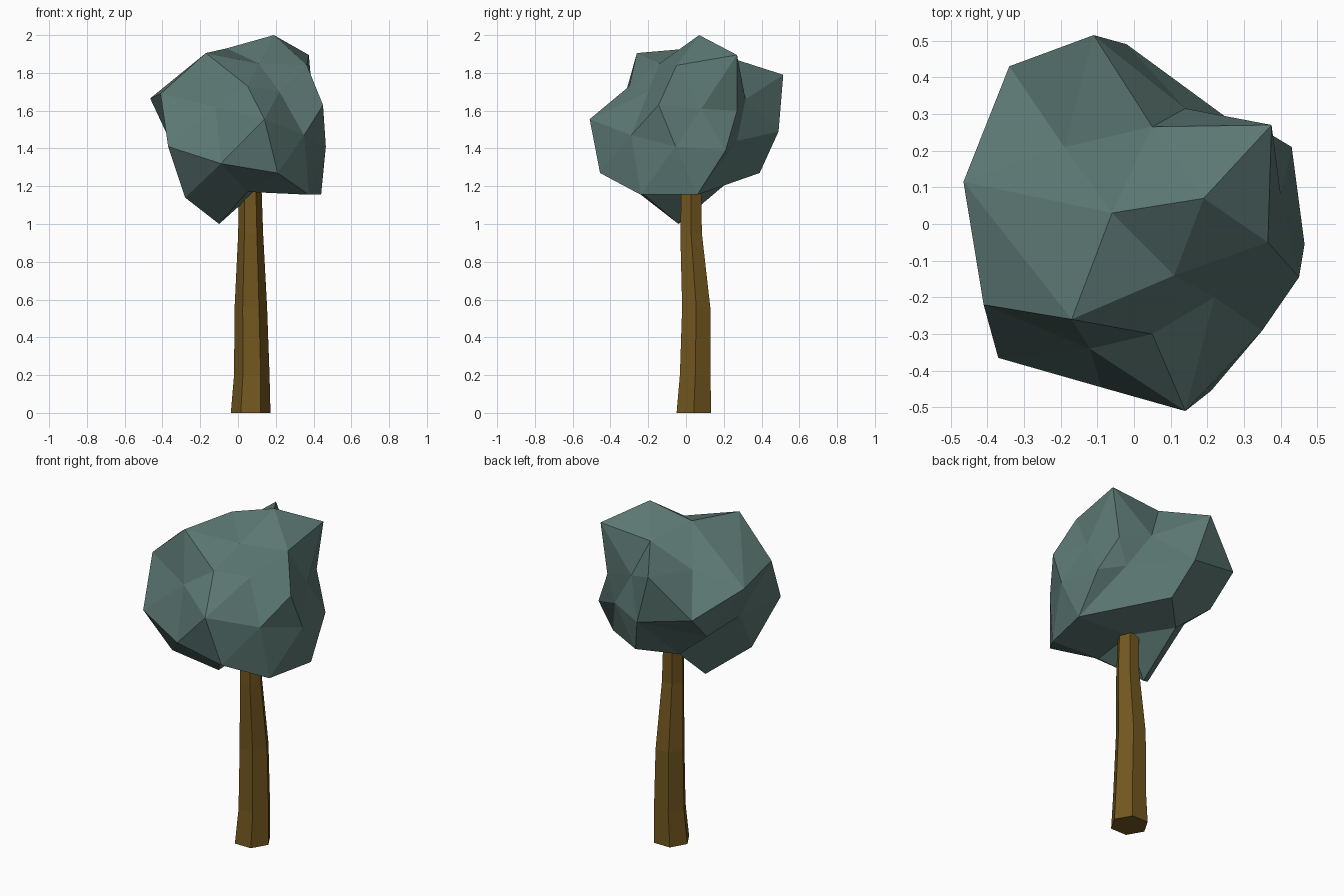
import bpy, bmesh, math
from mathutils import Vector


def finish(name, bm, color):
    bmesh.ops.recalc_face_normals(bm, faces=bm.faces[:])
    mesh = bpy.data.meshes.new(name)
    bm.to_mesh(mesh)
    bm.free()
    mat = bpy.data.materials.new(name + "_color")
    mat.diffuse_color = (*color, 1)
    mesh.materials.append(mat)
    obj = bpy.data.objects.new(name, mesh)
    bpy.context.collection.objects.link(obj)
    return obj


# Trunk: tapering, slightly bent six-sided column (x, y, z, radius per ring)
rings = [(0.067, 0.041, 0.0, 0.105), (0.073, 0.049, 0.2, 0.094),
         (0.068, 0.054, 0.56, 0.086), (0.067, 0.027, 0.95, 0.066),
         (0.063, 0.028, 1.3, 0.058)]
bm = bmesh.new()
loops = []
for x, y, z, r in rings:
    loops.append([bm.verts.new((x + r * math.cos(i * math.tau / 6),
                                y + r * math.sin(i * math.tau / 6), z))
                  for i in range(6)])
for a, b in zip(loops, loops[1:]):
    for i in range(6):
        j = (i + 1) % 6
        bm.faces.new((a[i], a[j], b[j], b[i]))
bm.faces.new(loops[0])
bm.faces.new(loops[-1])
finish("trunk", bm, (0.17, 0.095, 0.014))

# Foliage: facet corners, joined by hulling their directions from the centre
corners = [
    # crown
    (0.19, 0.07, 2.0), (0.375, 0.27, 1.895), (0.05, 0.265, 1.87),
    (-0.06, 0.03, 1.93), (-0.17, -0.26, 1.905), (0.11, -0.14, 1.85),
    (0.365, -0.05, 1.84), (-0.19, 0.21, 1.74),
    # front
    (0.05, -0.30, 1.73), (0.14, -0.51, 1.555), (-0.12, -0.34, 1.62),
    (0.22, -0.20, 1.70), (0.35, -0.29, 1.47), (-0.37, -0.365, 1.41),
    (-0.09, -0.445, 1.32), (0.21, -0.455, 1.27),
    # right
    (0.45, -0.145, 1.63), (0.465, -0.055, 1.41), (0.40, 0.08, 1.61),
    (0.43, 0.21, 1.39), (0.33, 0.27, 1.60),
    # back and left
    (0.14, 0.315, 1.66), (-0.11, 0.515, 1.79), (-0.02, 0.49, 1.49),
    (-0.34, 0.43, 1.56), (-0.465, 0.115, 1.665), (-0.41, -0.22, 1.69),
    (-0.355, 0.0, 1.43), (-0.32, 0.26, 1.395), (0.06, 0.39, 1.27),
    (0.28, 0.27, 1.44),
    # underside
    (0.44, 0.06, 1.155), (0.375, -0.24, 1.155), (0.05, -0.24, 1.17),
    (-0.28, -0.22, 1.14), (-0.10, -0.04, 1.0), (-0.11, 0.22, 1.22),
    (0.09, 0.06, 1.17)]
centre = Vector((0, 0, 1.5))
bm = bmesh.new()
target = {}
for c in corners:
    v = bm.verts.new((Vector(c) - centre).normalized())
    target[v] = c
bmesh.ops.convex_hull(bm, input=bm.verts[:])
bmesh.ops.recalc_face_normals(bm, faces=bm.faces[:])
for v, c in target.items():
    v.co = c
finish("foliage", bm, (0.105, 0.185, 0.17))
